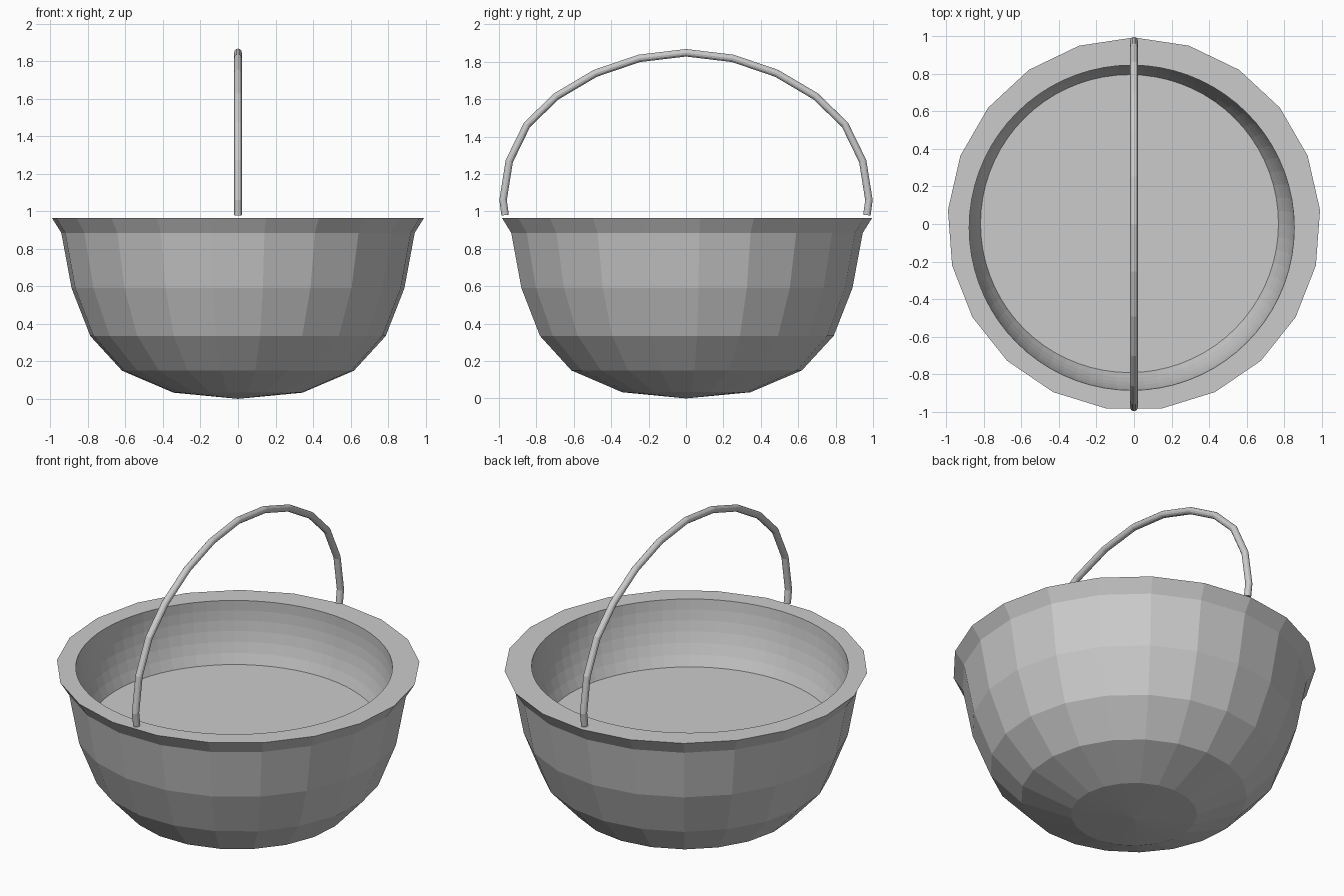
import bpy, bmesh, math

if "Cube" in bpy.data.objects:
    bpy.data.objects.remove(bpy.data.objects["Cube"])

SIDES = 21
RIM_Z = 0.965


def ring(bm, n, radius, z, cx=0.0, cy=0.0):
    """Circle of vertices with one vertex on +y."""
    return [bm.verts.new((cx + radius * math.sin(2 * math.pi * i / n),
                          cy + radius * math.cos(2 * math.pi * i / n), z))
            for i in range(n)]


def skin(bm, a, b):
    """Quads between two rings of equal count."""
    n = len(a)
    for i in range(n):
        j = (i + 1) % n
        bm.faces.new((a[i], a[j], b[j], b[i]))


def loop_edges(bm, r):
    return [bm.edges.get((r[i], r[(i + 1) % len(r)])) for i in range(len(r))]


# Bowl: faceted outside with flared lip
bm = bmesh.new()
profile = [(0.345, 0.033), (0.62, 0.15), (0.79, 0.335),
           (0.89, 0.59), (0.945, 0.885), (0.995, RIM_Z)]
outer = [ring(bm, SIDES, r, z) for r, z in profile]
for a, b in zip(outer, outer[1:]):
    skin(bm, a, b)
tip = bm.verts.new((0, 0, 0))
for i in range(SIDES):
    bm.faces.new((tip, outer[0][(i + 1) % SIDES], outer[0][i]))

# Bowl: round, nearly spherical hollow with a flat floor
inner = []
STEPS, R, DEPTH = 6, 0.867, 0.365
for k in range(STEPS + 1):
    t = k / STEPS
    d = DEPTH * t
    inner.append(ring(bm, 72, math.sqrt(R * R - d * d) + 0.008 * t, RIM_Z - d,
                      -0.012 - 0.012 * t, -0.02 + 0.022 * t))
for a, b in zip(inner, inner[1:]):
    skin(bm, a, b)
bm.faces.new(inner[-1])

# Bowl: flat rim between the polygon and the round opening
bmesh.ops.triangle_fill(bm, edges=loop_edges(bm, outer[-1]) + loop_edges(bm, inner[0]),
                        use_beauty=True, normal=(0, 0, 1))
bmesh.ops.recalc_face_normals(bm, faces=bm.faces)
mesh = bpy.data.meshes.new("bowl")
bm.to_mesh(mesh)
bm.free()
bpy.context.collection.objects.link(bpy.data.objects.new("bowl", mesh))

# Handle: mirrored arch of thin round rod
half = [(0.967, 0.98), (0.978, 1.06), (0.945, 1.268), (0.85, 1.463),
        (0.693, 1.615), (0.485, 1.738), (0.25, 1.818)]
path = [(-y, z) for y, z in half] + [(0, 1.848)] + half[::-1]
curve = bpy.data.curves.new("handle", 'CURVE')
curve.dimensions = '3D'
curve.bevel_depth = 0.02
curve.bevel_resolution = 4
curve.use_fill_caps = True
spline = curve.splines.new('POLY')
spline.points.add(len(path) - 1)
for p, (y, z) in zip(spline.points, path):
    p.co = (0, y, z, 1)
spline.use_smooth = False
bpy.context.collection.objects.link(bpy.data.objects.new("handle", curve))
